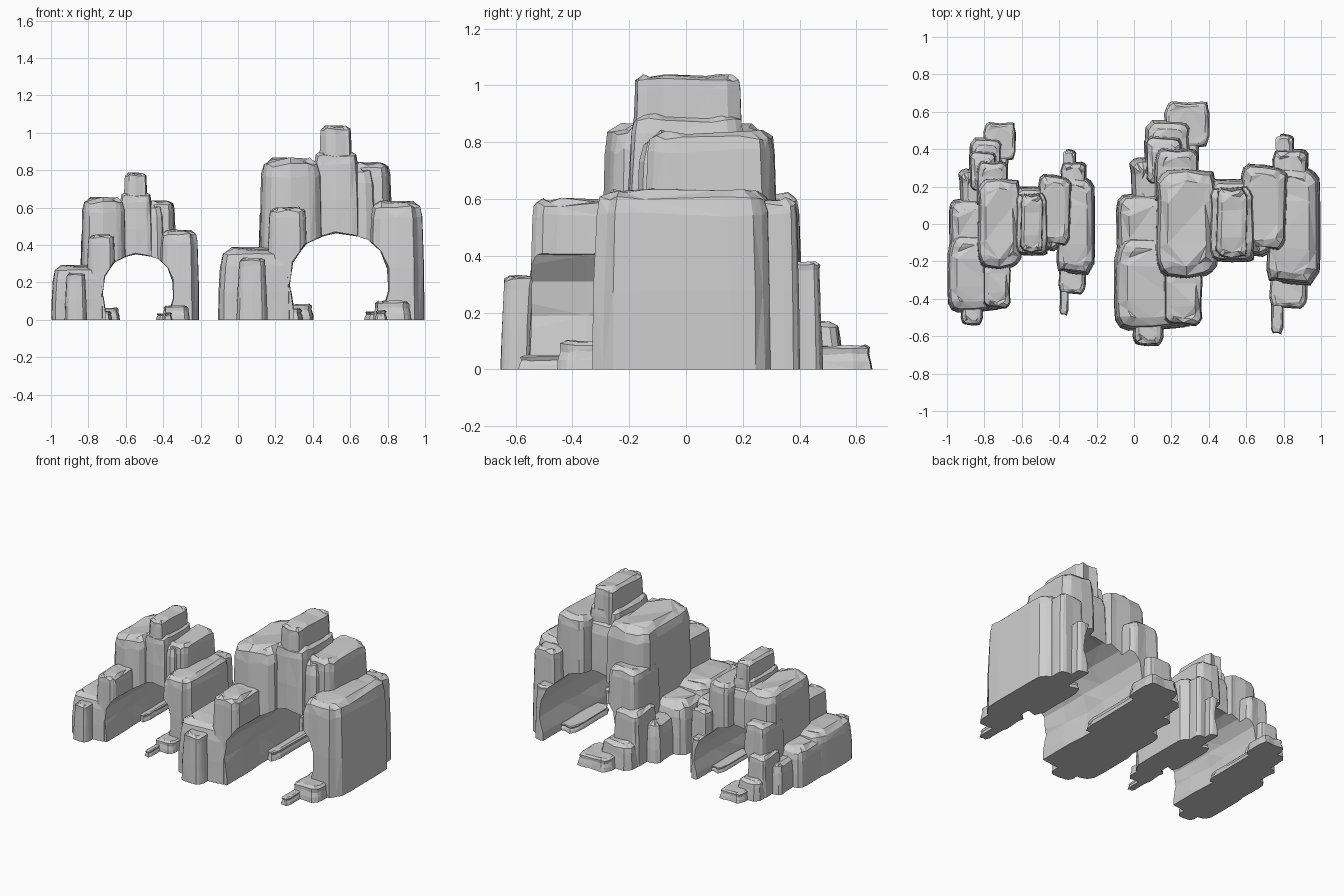
import bpy, bmesh, math, random

random.seed(7)
if "Cube" in bpy.data.objects:
    bpy.data.objects.remove(bpy.data.objects["Cube"], do_unlink=True)

stone = bpy.data.materials.new("grey_stone")
stone.use_nodes = True
stone.diffuse_color = (0.62, 0.62, 0.62, 1)
stone.node_tree.nodes["Principled BSDF"].inputs["Base Color"].default_value = stone.diffuse_color


def finish(bm, name):
    """Turn a bmesh into a closed, triangulated object."""
    bmesh.ops.triangulate(bm, faces=bm.faces[:])
    bmesh.ops.recalc_face_normals(bm, faces=bm.faces[:])
    mesh = bpy.data.meshes.new(name)
    bm.to_mesh(mesh)
    bm.free()
    mesh.materials.append(stone)
    obj = bpy.data.objects.new(name, mesh)
    bpy.context.scene.collection.objects.link(obj)
    return obj


def bridge(bm, rings):
    """Skin a stack of equal vertex rings and cap both ends."""
    for low, high in zip(rings, rings[1:]):
        for i in range(len(low)):
            j = (i + 1) % len(low)
            bm.faces.new((low[i], low[j], high[j], high[i]))
    bm.faces.new(rings[0][::-1])
    bm.faces.new(rings[-1])


def rock(name, x0, x1, y0, y1, z0, z1, sides=18):
    """Fluted boulder column filling a box, with a chipped rounded top."""
    bm = bmesh.new()
    cx, cy, rx, ry = (x0 + x1) / 2, (y0 + y1) / 2, (x1 - x0) / 2, (y1 - y0) / 2
    bevel = min(0.09, 0.35 * (z1 - z0), 0.5 * rx)
    flutes = [random.uniform(0.9, 1.0) for _ in range(sides)]
    levels = [(z0, 0), (z0 + 0.5 * (z1 - z0 - bevel), 0.004), (z1 - bevel, 0.012),
              (z1 - 0.3 * bevel, 0.3 * bevel), (z1, 0.8 * bevel)]
    rings = []
    for k, (z, inset) in enumerate(levels):
        ring = []
        for i, flute in enumerate(flutes):
            a = math.tau * (i + 0.5) / sides
            c, s = math.cos(a), math.sin(a)
            f = flute * random.uniform(0.975, 1.0)
            px = math.copysign(min(1, 1.06 * abs(c) ** 0.45), c) * (rx - inset) * f
            py = math.copysign(min(1, 1.06 * abs(s) ** 0.45), s) * (ry - inset) * f
            dz = random.uniform(-0.2, 0.1) * bevel if k > 1 else 0
            ring.append(bm.verts.new((cx + px, cy + py, z + dz)))
        rings.append(ring)
    bridge(bm, rings)
    return finish(bm, name)


def tunnel():
    """Arched passage running front to back."""
    outline = [(.29, -.1), (.29, .05), (.27, .18), (.29, .3), (.36, .4), (.45, .445),
               (.52, .46), (.61, .45), (.7, .425), (.76, .36), (.8, .27), (.81, .15),
               (.78, .05), (.77, -.1)]
    bm = bmesh.new()
    rings = []
    for y in (-0.9, -0.35, -0.15, 0.03, 0.2, 0.9):
        rings.append([bm.verts.new((x + random.uniform(-.008, .008), y,
                                    z + random.uniform(0, .012)))
                      for x, z in outline])
    bridge(bm, rings)
    return finish(bm, "tunnel_cutter")


# Main masses, cut through by the tunnel
masses = [
    rock("left_wall", .1, .46, -.31, .32, 0, .86),
    rock("front_ledge", -.11, .31, -.58, -.05, 0, .38),
    rock("front_nub", -.01, .16, -.655, -.45, 0, .33),
    rock("front_lump", .15, .38, -.56, -.2, 0, .6),
    rock("left_ledge", -.1, .3, -.22, .18, 0, .34),
    rock("left_rear_ledge", -.03, .3, .05, .36, 0, .27),
    rock("left_rear_column", .1, .36, .08, .42, 0, .62),
    rock("left_rear_step", .05, .27, .2, .48, 0, .36),
    rock("crown", .36, .76, -.18, .25, .3, .82),
    rock("tower_base", .39, .66, -.21, .22, .45, .9),
    rock("tower", .425, .62, -.2, .205, .5, 1.035),
    rock("right_upper", .56, .83, -.16, .33, .35, .84),
    rock("right_shoulder", .69, 1.0, -.34, .33, 0, .63),
    rock("right_rear_column", .73, .94, .18, .41, 0, .6),
    rock("right_rear_step", .74, .86, .28, .485, 0, .38),
]
# Low spurs that spread along the ground
spurs = [
    rock("tail_slope", .05, .31, .25, .56, 0, .17),
    rock("tail_tip", .16, .41, .4, .66, 0, .085),
    rock("inner_left_toe", .2, .35, -.1, .5, 0, .06),
    rock("right_toe", .72, .93, -.46, -.2, 0, .1),
    rock("right_spike", .73, .8, -.595, -.3, 0, .05),
    rock("inner_right_toe", .67, .85, -.15, .3, 0, .045),
]

# Fuse everything into one arch
cutter = tunnel()
arch = masses[0]
steps = [(m, 'UNION') for m in masses[1:]] + [(cutter, 'DIFFERENCE')]
steps += [(s, 'UNION') for s in spurs]
for part, operation in steps:
    mod = arch.modifiers.new(part.name, 'BOOLEAN')
    mod.operation, mod.solver, mod.object = operation, 'EXACT', part
bpy.context.view_layer.update()
graph = bpy.context.evaluated_depsgraph_get()
fused = bpy.data.meshes.new_from_object(arch.evaluated_get(graph))
fused.name = "rock_arch"
for part in masses + spurs + [cutter]:
    bpy.data.objects.remove(part, do_unlink=True)
fused.materials.clear()
fused.materials.append(stone)
for face in fused.polygons:
    face.material_index = 0
    face.use_smooth = False

# Large arch, and a smaller copy beside it
for name, x, scale in (("large_rock_arch", 0, (1, 1, 1)),
                       ("small_rock_arch", -0.921, (0.715, 0.83, 0.757))):
    obj = bpy.data.objects.new(name, fused)
    obj.location.x = x
    obj.scale = scale
    bpy.context.scene.collection.objects.link(obj)
